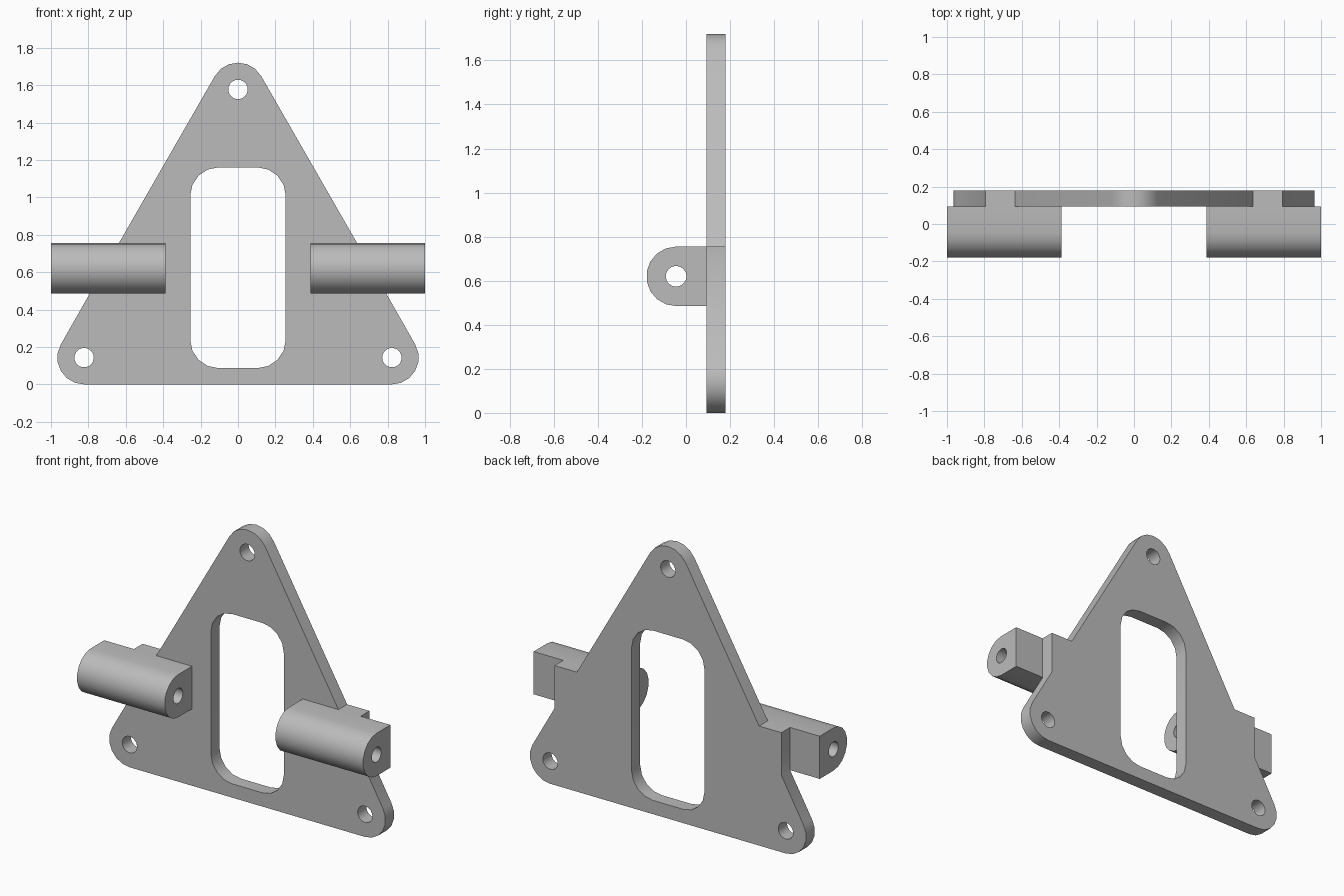
import bpy
import bmesh
from math import cos, sin, radians
from mathutils import Vector

cube = bpy.data.objects.get("Cube")
if cube:
    bpy.data.objects.remove(cube, do_unlink=True)

grey = bpy.data.materials.new("plain grey")
grey.use_nodes = True
GREY = (0.5, 0.5, 0.5, 1)
grey.diffuse_color = GREY
grey.node_tree.nodes["Principled BSDF"].inputs["Base Color"].default_value = GREY


def arc(cx, cy, r, start, end, steps):
    """Points on an arc, both ends included."""
    angles = [radians(start + (end - start) * i / steps) for i in range(steps + 1)]
    return [(cx + r * cos(a), cy + r * sin(a)) for a in angles]


def circle(cx, cy, r, steps=18):
    return arc(cx, cy, r, 0, 360, steps)[:-1]


def extrude_profile(name, loops, place, depth):
    """Fill an outline with holes and extrude it into a solid."""
    bm = bmesh.new()
    edges = []
    for loop in loops:
        verts = [bm.verts.new(place(a, b)) for a, b in loop]
        edges += [bm.edges.new((v, verts[i - 1])) for i, v in enumerate(verts)]
    bmesh.ops.triangle_fill(bm, edges=edges, use_beauty=True,
                            normal=Vector(depth).normalized())
    result = bmesh.ops.extrude_face_region(bm, geom=bm.faces[:], use_keep_orig=True)
    moved = [g for g in result["geom"] if isinstance(g, bmesh.types.BMVert)]
    bmesh.ops.translate(bm, verts=moved, vec=depth)
    bmesh.ops.recalc_face_normals(bm, faces=bm.faces[:])
    mesh = bpy.data.meshes.new(name)
    bm.to_mesh(mesh)
    bm.free()
    mesh.materials.append(grey)
    obj = bpy.data.objects.new(name, mesh)
    bpy.context.collection.objects.link(obj)
    bpy.ops.object.select_all(action="DESELECT")
    obj.select_set(True)
    bpy.context.view_layer.objects.active = obj
    bpy.ops.object.shade_smooth_by_angle(angle=radians(32))
    return obj


# Triangular plate: rounded corners, square ears behind the lugs
CORNER_X, LOW_Z, TOP_Z, R = 0.823, 0.143, 1.577, 0.143
EAR_X, EAR_LOW, EAR_TOP, EAR_IN = 0.793, 0.485, 0.755, 0.637
right_half = arc(CORNER_X, LOW_Z, R, -90, 30, 6)
right_half += [(EAR_X, EAR_LOW), (EAR_X, EAR_TOP), (EAR_IN, EAR_TOP)]
right_half += arc(0, TOP_Z, R, 30, 90, 3)
outline = right_half + [(-x, z) for x, z in reversed(right_half[:-1])]

# Rounded window
WIN_X, WIN_LOW, WIN_TOP, WIN_R = 0.255, 0.087, 1.16, 0.15
window = []
for i, (sx, z) in enumerate([(1, WIN_TOP - WIN_R), (-1, WIN_TOP - WIN_R),
                             (-1, WIN_LOW + WIN_R), (1, WIN_LOW + WIN_R)]):
    window += arc(sx * (WIN_X - WIN_R), z, WIN_R, 90 * i, 90 * i + 90, 4)

bolt_holes = [circle(x, z, 0.052) for x, z in
              [(0, TOP_Z), (CORNER_X, LOW_Z), (-CORNER_X, LOW_Z)]]
extrude_profile("triangular_plate", [outline, window] + bolt_holes,
                lambda x, z: (x, 0.093, z), (0, 0.087, 0))

# Pivot lugs: round front, flat back against the plate, bored lengthwise
AXIS_Y, AXIS_Z, LUG_R = -0.045, 0.62, 0.135
lug = arc(AXIS_Y, AXIS_Z, LUG_R, 90, 270, 9)
lug += [(0.093, AXIS_Z - LUG_R), (0.093, AXIS_Z + LUG_R)]
bore = circle(AXIS_Y, AXIS_Z, 0.047)
for name, start in [("left_lug", 0.387), ("right_lug", -1.0)]:
    extrude_profile(name, [lug, bore], lambda y, z: (start, y, z), (0.613, 0, 0))
